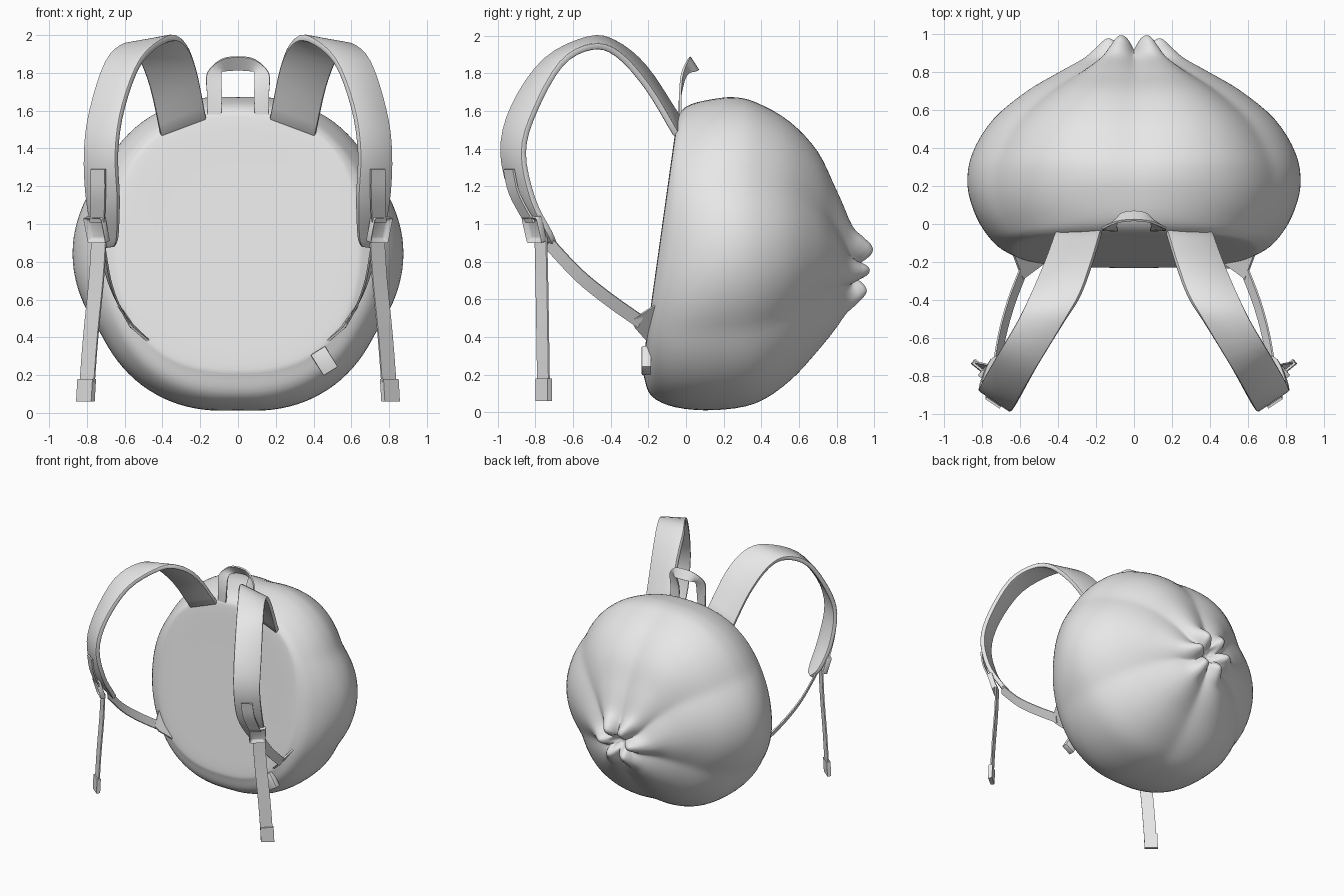
import bpy, bmesh, math
from mathutils import Vector, Matrix

scene_cube = bpy.data.objects.get("Cube")
if scene_cube:
    bpy.data.objects.remove(scene_cube, do_unlink=True)

fabric = bpy.data.materials.new("grey_fabric")
fabric.use_nodes = True
GREY = (0.8, 0.8, 0.8, 1)
fabric.diffuse_color = GREY
fabric.node_tree.nodes["Principled BSDF"].inputs["Base Color"].default_value = GREY


def spline(points, steps):
    """Catmull-Rom samples through points of any dimension."""
    pts = [Vector(p) for p in points]
    pts = [pts[0] * 2 - pts[1]] + pts + [pts[-1] * 2 - pts[-2]]
    out = []
    for a, b, c, d in zip(pts, pts[1:], pts[2:], pts[3:]):
        for i in range(steps):
            t = i / steps
            out.append(0.5 * (2 * b + (c - a) * t + (2 * a - 5 * b + 4 * c - d) * t**2
                              + (3 * b - a - 3 * c + d) * t**3))
    return out + [pts[-2]]


def finish(name, bm, thick=0, bevel=0, mirror=False, angle=40):
    """Turn a bmesh into a shaded object with its modifiers applied."""
    bmesh.ops.recalc_face_normals(bm, faces=bm.faces)
    mesh = bpy.data.meshes.new(name)
    bm.to_mesh(mesh)
    bm.free()
    obj = bpy.data.objects.new(name, mesh)
    bpy.context.collection.objects.link(obj)
    mesh.materials.append(fabric)
    if thick:
        solid = obj.modifiers.new("thickness", 'SOLIDIFY')
        solid.thickness, solid.offset = thick, 0
    if bevel:
        mod = obj.modifiers.new("soft_edge", 'BEVEL')
        mod.width, mod.segments, mod.limit_method = bevel, 2, 'ANGLE'
        mod.angle_limit = math.radians(50)
    if mirror:
        obj.modifiers.new("other_side", 'MIRROR')
    bpy.context.view_layer.update()
    if obj.modifiers:
        graph = bpy.context.evaluated_depsgraph_get()
        baked = bpy.data.meshes.new_from_object(obj.evaluated_get(graph))
        obj.modifiers.clear()
        obj.data = baked
    bpy.ops.object.select_all(action='DESELECT')
    obj.select_set(True)
    bpy.context.view_layer.objects.active = obj
    bpy.ops.object.shade_smooth_by_angle(angle=math.radians(angle))


def bridge(bm, rows, closed):
    for a, b in zip(rows, rows[1:]):
        n = len(a)
        for i in range(n if closed else n - 1):
            j = (i + 1) % n
            bm.faces.new((a[i], a[j], b[j], b[i]))


def ribbon(name, edge_a, edge_b, thick, bevel=0, steps=4, mirror=True):
    """Flat band stretched between two edge curves."""
    bm = bmesh.new()
    rows = [[bm.verts.new(a.lerp(b, t)) for t in (0, 0.5, 1)]
            for a, b in zip(spline(edge_a, steps), spline(edge_b, steps))]
    bridge(bm, rows, False)
    finish(name, bm, thick, bevel, mirror)


def webbing(name, path, side, thick, steps=4):
    """Narrow band of constant width along a path."""
    half = Vector(side) / 2
    ribbon(name, [Vector(p) - half for p in path],
           [Vector(p) + half for p in path], thick, 0, steps)


def box(name, frame, size, bevel, mirror=True, pocket=0):
    """Box in a local frame, with an optional pocket in its front face."""
    bm = bmesh.new()
    bmesh.ops.create_cube(bm, size=1, matrix=Matrix.Diagonal((*size, 1)))
    if pocket:
        bm.normal_update()
        top = [f for f in bm.faces if f.normal.z > 0.9]
        bmesh.ops.inset_region(bm, faces=top, thickness=pocket)
        bmesh.ops.translate(bm, verts=top[0].verts, vec=(0, 0, -size[2] * 0.6))
    bm.transform(frame)
    finish(name, bm, 0, bevel, mirror)


# Pouch: lobed rings from the flat back panel to the gathered tip
# ring: depth, bottom, top, half width, tilt, squareness, pleat, pleat dip
RINGS = [
    (-.15, .88, .92, .02, .14, 2.4, 0, 0),
    (-.15, .5, 1.3, .36, .14, 2.5, 0, 0),
    (-.15, .26, 1.54, .60, .14, 2.5, 0, 0),
    (-.135, .19, 1.6, .67, .14, 2.4, 0, 0),
    (-.08, .08, 1.645, .75, .14, 2.2, .01, 0),
    (.04, .01, 1.68, .83, .12, 2.1, .025, 0),
    (.2, -.015, 1.70, .875, .06, 2, .04, 0),
    (.37, .015, 1.68, .85, 0, 2, .055, 0),
    (.55, .13, 1.58, .74, 0, 2, .075, 0),
    (.7, .29, 1.42, .56, 0, 2, .12, 0),
    (.8, .42, 1.21, .39, 0, 2, .2, 0),
    (.87, .5, 1.02, .27, .06, 2, .32, .01),
    (.93, .545, .95, .205, .13, 2, .4, .04),
    (.97, .59, .91, .165, .15, 2, .4, .07),
    (.985, .63, .87, .13, .15, 2, .36, .08),
    (.955, .67, .83, .085, .15, 2, .25, .05),
    (.89, .7, .8, .05, .1, 2, .1, 0),
    (.86, .73, .77, .02, .1, 2, 0, 0),
]
SEGMENTS, PLEATS = 120, 6


def power(v, e):
    return math.copysign(abs(v) ** e, v)


bm = bmesh.new()
rows = []
for depth, low, high, width, tilt, square, pleat, dip in spline(RINGS, 4):
    row = []
    for i in range(SEGMENTS):
        a = math.tau * i / SEGMENTS
        groove = 1 - min(1, math.sqrt(math.cos(a * PLEATS / 2) ** 2 + 0.02))
        scale = 1 - pleat * groove
        x = width * scale * power(math.cos(a), 2 / square)
        z = (low + high) / 2 + (high - low) / 2 * scale * power(math.sin(a), 2 / square)
        row.append(bm.verts.new((x, depth + tilt * (z - 0.82) - dip * groove, z)))
    rows.append(row)
bridge(bm, rows, True)
bm.faces.new(rows[0])
bm.faces.new(rows[-1])
finish("pouch", bm, angle=60)

# Padded shoulder straps
ribbon("shoulder_strap",
       [(.17, -.04, 1.56), (.225, -.22, 1.83), (.285, -.38, 1.96), (.37, -.52, 1.98),
        (.51, -.75, 1.865), (.605, -.92, 1.62), (.64, -.975, 1.38), (.63, -.91, 1.13),
        (.635, -.78, .94), (.65, -.73, .885)],
       [(.41, -.05, 1.47), (.465, -.2, 1.72), (.535, -.36, 1.9), (.605, -.5, 1.94),
        (.7, -.66, 1.85), (.78, -.8, 1.6), (.81, -.86, 1.38), (.8, -.81, 1.13),
        (.76, -.72, .95), (.7, -.69, .88)],
       0.036, 0.01)

# Webbing stitched on the strap, hanging tail and its folded end
webbing("strap_patch", [(.74, -.94, 1.29), (.74, -.91, 1.16), (.745, -.83, 1.01)],
        (.075, .05, 0), 0.012)
webbing("hanging_tail", [(.735, -.77, .93), (.75, -.765, .7), (.78, -.76, .4), (.805, -.755, .07)],
        (.075, .06, 0), 0.01)
webbing("tail_end", [(.801, -.755, .18), (.808, -.755, .06)], (.08, .065, 0), 0.03, 1)

# Lower webbing and the triangular tab that sews it to the pouch
webbing("lower_webbing", [(.72, -.73, .9), (.69, -.57, .73), (.645, -.41, .6), (.58, -.24, .48)],
        (.03, .03, .06), 0.01)
bm = bmesh.new()
bm.faces.new([bm.verts.new(p) for p in
              ((.645, -.13, .59), (.585, -.29, .49), (.56, -.27, .45), (.45, -.19, .36), (.55, -.13, .46))])
finish("strap_tab", bm, 0.012, 0, True)

# Buckles lying on the strap ends, facing forward and outward
across = Vector((.77, .64, 0)).normalized()
down = Vector((.03, .38, -.92))
down = (down - across * down.dot(across)).normalized()
out = down.cross(across)
frame = Matrix((down, across, out)).transposed().to_4x4()
frame.translation = Vector((.74, -.795, .975)) + out * 0.015
box("buckle", frame, (.14, .125, .045), 0.008, pocket=0.03)

# Carry loop on top
outer = [(.16, -.03, 1.56), (.165, -.03, 1.7), (.163, -.02, 1.8), (.09, .01, 1.87), (0, .02, 1.885)]
inner = [(.09, -.035, 1.56), (.085, -.03, 1.68), (.09, 0, 1.79), (.07, .05, 1.81), (0, .065, 1.815)]


def arch(points):
    return points + [(-x, y, z) for x, y, z in reversed(points[:-1])]


ribbon("carry_loop", arch(outer), arch(inner), 0.012, 0, 3, False)

# Small side tag
tag_frame = Matrix.Translation((.457, -.21, .275)) @ Matrix.Rotation(math.radians(-32), 4, 'Y')
box("side_tag", tag_frame, (.09, .05, .13), 0.006, False)
